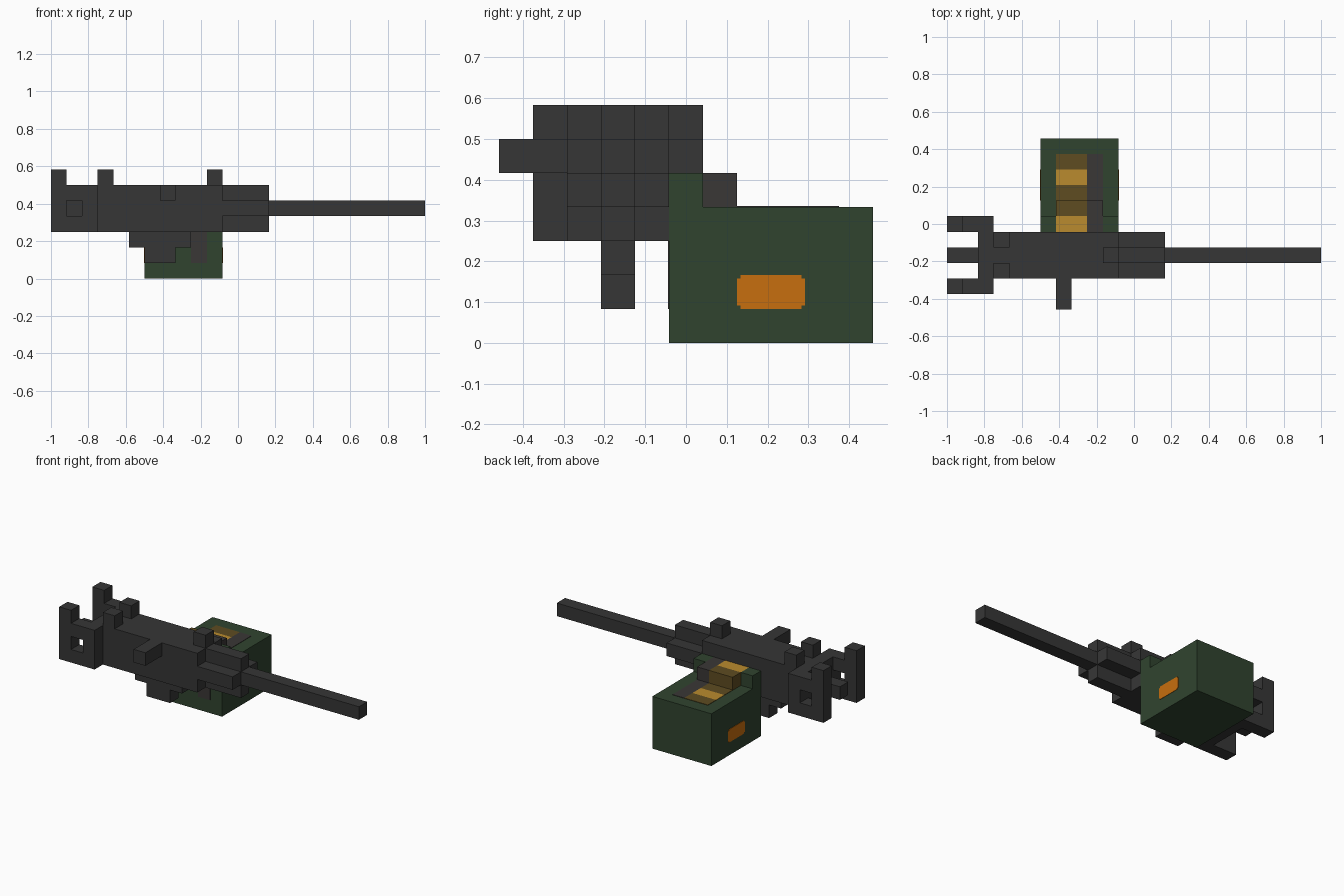
import bpy, bmesh
from mathutils import Vector

cube = bpy.data.objects.get("Cube")
if cube:
    bpy.data.objects.remove(cube, do_unlink=True)

U = 1 / 12                            # size of one block
ORIGIN = Vector((-12, -5.5, 0))       # grid corner, in blocks


def material(name, hex_code):
    rgb = [int(hex_code[i:i + 2], 16) / 255 for i in (0, 2, 4)]
    lin = [c / 12.92 if c <= 0.04045 else ((c + 0.055) / 1.055) ** 2.4 for c in rgb]
    m = bpy.data.materials.new(name)
    m.use_nodes = True
    m.diffuse_color = (*lin, 1)
    bsdf = m.node_tree.nodes["Principled BSDF"]
    bsdf.inputs["Base Color"].default_value = (*lin, 1)
    bsdf.inputs["Roughness"].default_value = 0.8
    return m


GUNMETAL = material("gunmetal", "363636")
GREEN = material("olive_green", "30442F")
ORANGE = material("orange", "C76E0E")
BRASS = material("brass", "BA8B2E")
DARK_BRASS = material("dark_brass", "5E4C21")
STEEL = material("link_steel", "3A3736")


def finish(name, bm, mat):
    bmesh.ops.recalc_face_normals(bm, faces=bm.faces)
    mesh = bpy.data.meshes.new(name)
    bm.to_mesh(mesh)
    bm.free()
    mesh.materials.append(mat)
    ob = bpy.data.objects.new(name, mesh)
    bpy.context.collection.objects.link(ob)
    return ob


def blocks(name, mat, *spans):
    """One object from boxes given as (x0, x1, y0, y1, z0, z1) in blocks."""
    bm = bmesh.new()
    for x0, x1, y0, y1, z0, z1 in spans:
        size = Vector((x1 - x0, y1 - y0, z1 - z0))
        mid = Vector((x0 + x1, y0 + y1, z0 + z1)) / 2
        new = bmesh.ops.create_cube(bm, size=1)["verts"]
        for v in new:
            v.co = (Vector([a * b for a, b in zip(v.co, size)]) + mid + ORIGIN) * U
    return finish(name, bm, mat)


def prism(name, mat, outline, y0, y1):
    """Extrude an (x, z) outline along y."""
    bm = bmesh.new()
    face = bm.faces.new([bm.verts.new((Vector((x, y0, z)) + ORIGIN) * U) for x, z in outline])
    ext = bmesh.ops.extrude_face_region(bm, geom=[face])["geom"]
    moved = [g for g in ext if isinstance(g, bmesh.types.BMVert)]
    bmesh.ops.translate(bm, verts=moved, vec=(0, (y1 - y0) * U, 0))
    return finish(name, bm, mat)


# Gun body, cross-shaped front shroud and barrel
blocks("receiver", GUNMETAL, (2, 11, 2, 5, 3, 6))
blocks("front_shroud_core", GUNMETAL, (11, 14, 3, 4, 3, 6))
for side, y in (("right", 2), ("left", 4)):
    blocks(f"front_shroud_{side}", GUNMETAL, (11, 14, y, y + 1, 4, 5))
blocks("barrel", GUNMETAL, (14, 24, 3, 4, 4, 5))

# Sights, charging lever and trigger bar
blocks("front_sight", GUNMETAL, (10, 11, 3, 4, 6, 7))
for side, y in (("right", 2), ("left", 4)):
    blocks(f"rear_sight_{side}", GUNMETAL, (3, 4, y, y + 1, 6, 7))
blocks("charging_lever", GUNMETAL, (7, 8, 0, 2, 5, 6))
blocks("trigger_bar", GUNMETAL, (0, 2, 3, 4, 4, 5))

# Rear grips: a frame around a square hole, with a raised post
for side, y in (("right", 1), ("left", 5)):
    blocks(f"grip_{side}", GUNMETAL,
           (0, 1, y, y + 1, 3, 7), (2, 3, y, y + 1, 3, 6),
           (1, 2, y, y + 1, 3, 4), (1, 2, y, y + 1, 5, 6))

# Stepped mount under the receiver
prism("mount", GUNMETAL,
      [(5, 3), (5, 2), (6, 2), (6, 1), (8, 1), (8, 2), (9, 2), (9, 3)], 3, 4)

# Ammunition box with raised lips beside the feed opening
blocks("ammo_box", GREEN, (6, 11, 5, 11, 0, 4))
for side, x in (("right", 6), ("left", 10)):
    blocks(f"box_lip_{side}", GREEN, (x, x + 1, 5, 6, 4, 5))

# Belt: raised rounds at the feed, flush rounds in the box top
T = 0.03
blocks("feed_round_front", BRASS, (7, 9, 5, 6, 4, 5))
blocks("feed_round_back", DARK_BRASS, (7, 9, 6, 7, 4, 5))
blocks("feed_tips", STEEL, (9, 10, 5, 7, 4, 5))
for i, mat in enumerate((DARK_BRASS, BRASS, DARK_BRASS)):
    blocks(f"box_round_{i + 1}", mat, (7, 9, 7 + i, 8 + i, 4, 4 + T))
blocks("box_tips", STEEL, (9, 10, 7, 10, 4, 4 + T))
blocks("box_front_strip", STEEL, (9, 10, 5 - T, 5, 1, 3))

# Orange labels with clipped corners on both ends of the box
C = 0.1
for side, x in (("right", 6 - T), ("left", 11)):
    blocks(f"label_{side}", ORANGE,
           (x, x + T, 7 + C, 9 - C, 1, 2),
           (x, x + T, 7, 7 + C, 1 + C, 2 - C),
           (x, x + T, 9 - C, 9, 1 + C, 2 - C))
